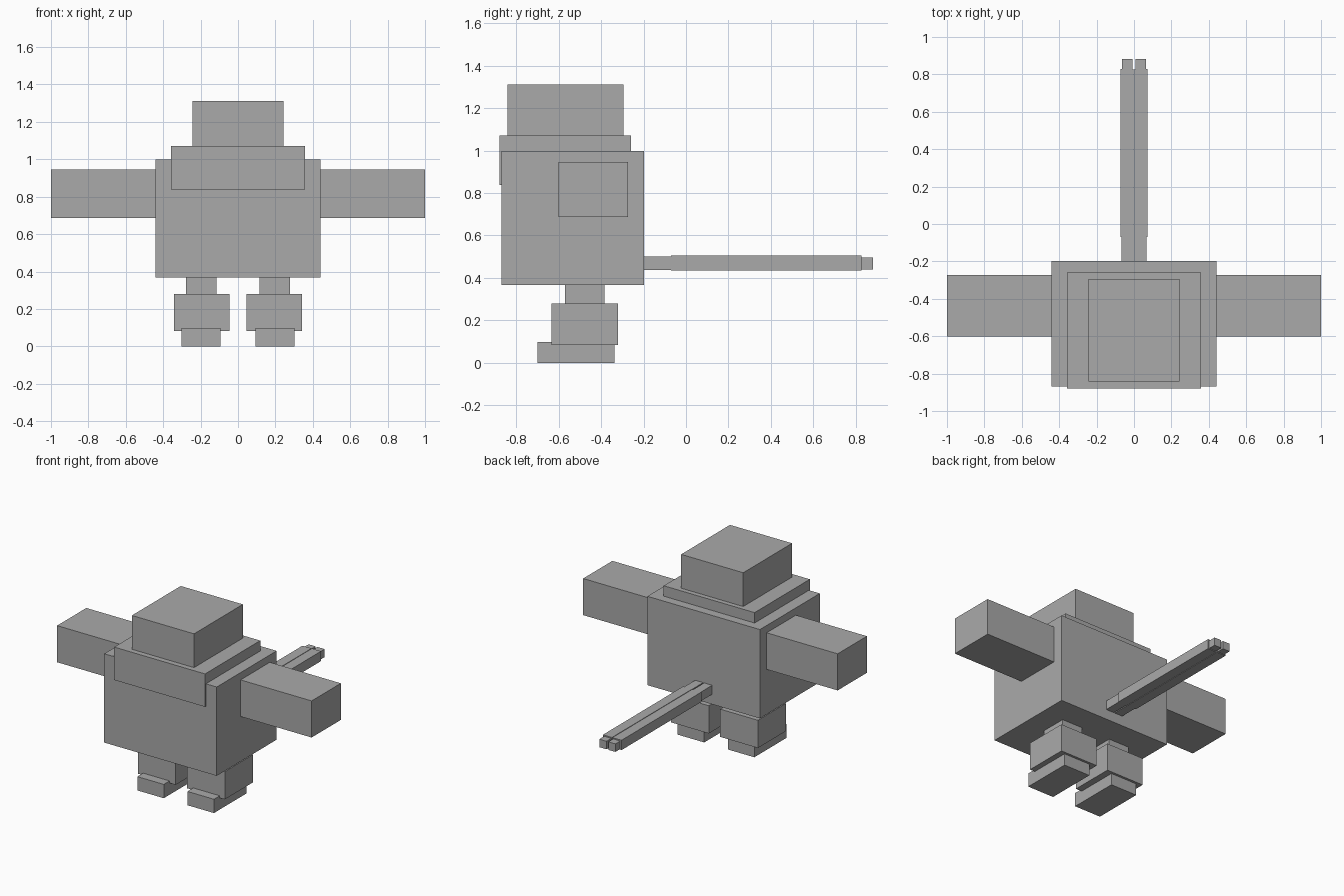
import bpy
from mathutils import Vector

default = bpy.data.objects.get("Cube")
if default:
    bpy.data.objects.remove(default, do_unlink=True)

grey = bpy.data.materials.new("plain_grey")
grey.use_nodes = True
grey.diffuse_color = (0.4, 0.4, 0.4, 1)
grey.node_tree.nodes["Principled BSDF"].inputs["Base Color"].default_value = (0.4, 0.4, 0.4, 1)


def box(name, x, y, z):
    """Box spanning the (low, high) range on each axis."""
    low, high = Vector((x[0], y[0], z[0])), Vector((x[1], y[1], z[1]))
    bpy.ops.mesh.primitive_cube_add(size=1, location=(low + high) / 2)
    ob = bpy.context.object
    ob.name = name
    ob.scale = high - low
    bpy.ops.object.transform_apply(location=False, rotation=False, scale=True)
    ob.data.materials.append(grey)


def pair(name, x, y, z):
    """Matching boxes on the left (+x) and right sides."""
    box("left_" + name, x, y, z)
    box("right_" + name, (-x[1], -x[0]), y, z)


# Body, collar and head
box("body", (-0.442, 0.442), (-0.87, -0.198), (0.367, 0.998))
box("collar", (-0.357, 0.357), (-0.88, -0.26), (0.838, 1.072))
box("head", (-0.244, 0.244), (-0.842, -0.294), (1.06, 1.312))

# Arms
pair("arm", (0.43, 1.0), (-0.602, -0.274), (0.686, 0.946))

# Legs and feet
pair("upper_leg", (0.114, 0.277), (-0.57, -0.384), (0.27, 0.375))
pair("lower_leg", (0.045, 0.341), (-0.635, -0.32), (0.083, 0.28))
pair("foot", (0.093, 0.301), (-0.70, -0.337), (0.0, 0.098))

# Split tail: root, shaft and tip on each side
pair("tail_root", (0.004, 0.067), (-0.21, -0.065), (0.438, 0.502))
pair("tail_shaft", (0.002, 0.073), (-0.07, 0.828), (0.435, 0.505))
pair("tail_tip", (0.007, 0.063), (0.82, 0.882), (0.44, 0.497))
